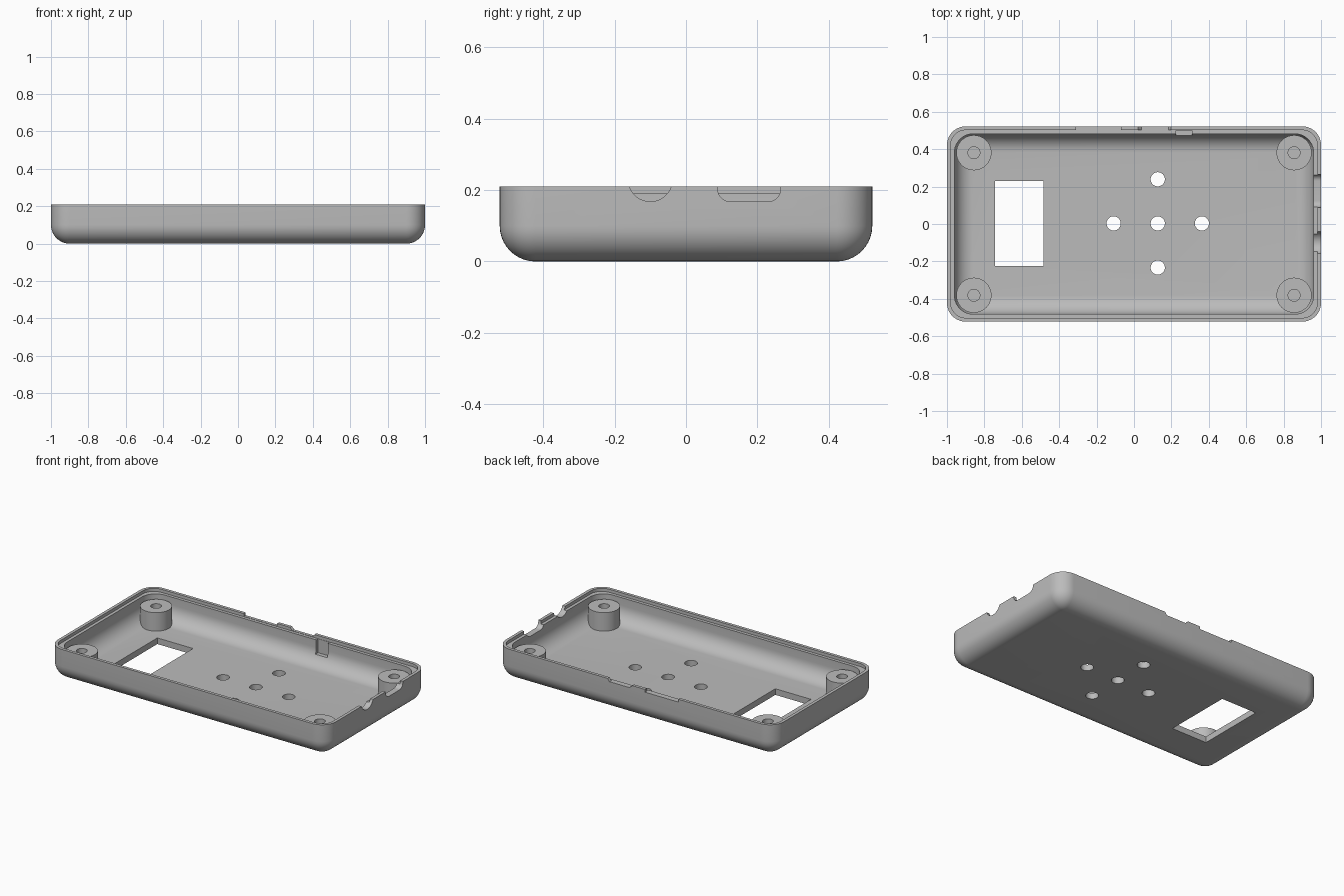
import bpy
import bmesh
import math

if "Cube" in bpy.data.objects:
    bpy.data.objects.remove(bpy.data.objects["Cube"], do_unlink=True)

HX, HY, HEIGHT = 1.0, 0.522, 0.21      # outer half sizes and height
WALL, LIP, LEDGE = 0.04, 0.02, 0.19    # wall thickness, lip width, ledge level
R = 0.1                                # corner and bottom fillet radius
SEG = 10

grey = bpy.data.materials.new("case_grey")
grey.use_nodes = True
GREY = (0.5, 0.5, 0.5, 1)
grey.diffuse_color = GREY
grey.node_tree.nodes["Principled BSDF"].inputs["Base Color"].default_value = GREY


def outline(cx, cy, hx, hy, r, seg=SEG):
    """Rounded rectangle; a circle when hx = hy = r."""
    pts = []
    for k, (sx, sy) in enumerate([(1, 1), (-1, 1), (-1, -1), (1, -1)]):
        for i in range(seg + 1):
            a = (k + i / seg) * math.pi / 2
            pts.append((cx + sx * (hx - r) + r * math.cos(a),
                        cy + sy * (hy - r) + r * math.sin(a)))
    return pts


def loft(name, rings):
    """Closed solid through rings of 3D points, capped at both ends."""
    bm = bmesh.new()
    loops = [[bm.verts.new(p) for p in ring] for ring in rings]
    n = len(loops[0])
    for a, b in zip(loops, loops[1:]):
        for i in range(n):
            j = (i + 1) % n
            bm.faces.new((a[i], a[j], b[j], b[i]))
    bm.faces.new(loops[0][::-1])
    bm.faces.new(loops[-1])
    bmesh.ops.remove_doubles(bm, verts=bm.verts, dist=1e-5)
    bmesh.ops.recalc_face_normals(bm, faces=bm.faces)
    mesh = bpy.data.meshes.new(name)
    bm.to_mesh(mesh)
    bm.free()
    mesh.materials.append(grey)
    obj = bpy.data.objects.new(name, mesh)
    bpy.context.collection.objects.link(obj)
    return obj


def activate(obj):
    bpy.ops.object.select_all(action="DESELECT")
    obj.select_set(True)
    bpy.context.view_layer.objects.active = obj


def cut(target, pts, axis, lo, hi):
    """Cut a prism of the 2D outline along the axis from lo to hi."""
    place = {"x": lambda u, v, w: (w, u, v),
             "y": lambda u, v, w: (u, w, v),
             "z": lambda u, v, w: (u, v, w)}[axis]
    cutter = loft("cutter", [[place(u, v, w) for u, v in pts] for w in (lo, hi)])
    cutter.hide_render = True
    mod = target.modifiers.new("cut", "BOOLEAN")
    mod.operation = "DIFFERENCE"
    mod.solver = "EXACT"
    mod.object = cutter
    activate(target)
    bpy.ops.object.modifier_apply(modifier=mod.name)
    bpy.data.objects.remove(cutter, do_unlink=True)


def rect(u0, u1, v0, v1):
    return [(u0, v0), (u1, v0), (u1, v1), (u0, v1)]


def ring(inset, r, z):
    return [(x, y, z) for x, y in outline(0, 0, HX - inset, HY - inset, r)]


# Tray shell: outer fillet, rim, lip, ledge, then inner fillet to the floor
angles = [i / SEG * math.pi / 2 for i in range(SEG + 1)]
rings = []
for a in angles:
    s = R * math.sin(a)
    rings.append(ring(R - s, s, R - R * math.cos(a)))
rings += [ring(0, R, HEIGHT), ring(LIP, R - LIP, HEIGHT),
          ring(LIP, R - LIP, LEDGE), ring(WALL, R, LEDGE)]
for a in reversed(angles):
    s = R * math.sin(a)
    rings.append(ring(WALL + R - s, s, WALL + R - R * math.cos(a)))
tray = loft("tray_shell", rings)

# Floor window and speaker holes
cut(tray, rect(-0.742, -0.485, -0.225, 0.231), "z", -0.1, 0.12)
for dx, dy in [(0, 0), (1, 0), (-1, 0), (0, 1), (0, -1)]:
    hole = outline(0.127 + 0.236 * dx, 0.003 + 0.236 * dy, 0.038, 0.038, 0.038)
    cut(tray, hole, "z", -0.1, 0.12)

# Side wall: round cable notch and rounded port slot
cut(tray, outline(-0.1, 0.23, 0.062, 0.062, 0.062), "x", 0.9, 1.1)
cut(tray, outline(0.177, 0.21, 0.088, 0.042, 0.035), "x", 0.9, 1.1)

# Back wall: lip recess, tapered lip notch and inner groove
cut(tray, rect(-0.31, -0.07, 0.192, 0.3), "y", 0.49, 0.6)
cut(tray, [(0.04, 0.192), (0.185, 0.192), (0.2, 0.212), (0.2, 0.3),
           (0.02, 0.3), (0.02, 0.212)], "y", 0.49, 0.6)
cut(tray, rect(0.225, 0.31, 0.1, 0.3), "y", 0.45, 0.5)

# Screw posts with blind holes
posts = []
for sx, side in ((1, "left"), (-1, "right")):
    for sy, end in ((1, "back"), (-1, "front")):
        def circle(r, z):
            return [(x, y, z) for x, y in
                    outline(sx * 0.856, sy * 0.381, r, r, r)]
        posts.append(loft(f"screw_post_{end}_{side}", [
            circle(0.094, 0.03), circle(0.094, 0.16),
            circle(0.032, 0.16), circle(0.032, 0.045)]))

# Smooth fillets, crisp edges
for obj in [tray] + posts:
    activate(obj)
    bpy.ops.object.shade_smooth_by_angle(angle=math.radians(30))
